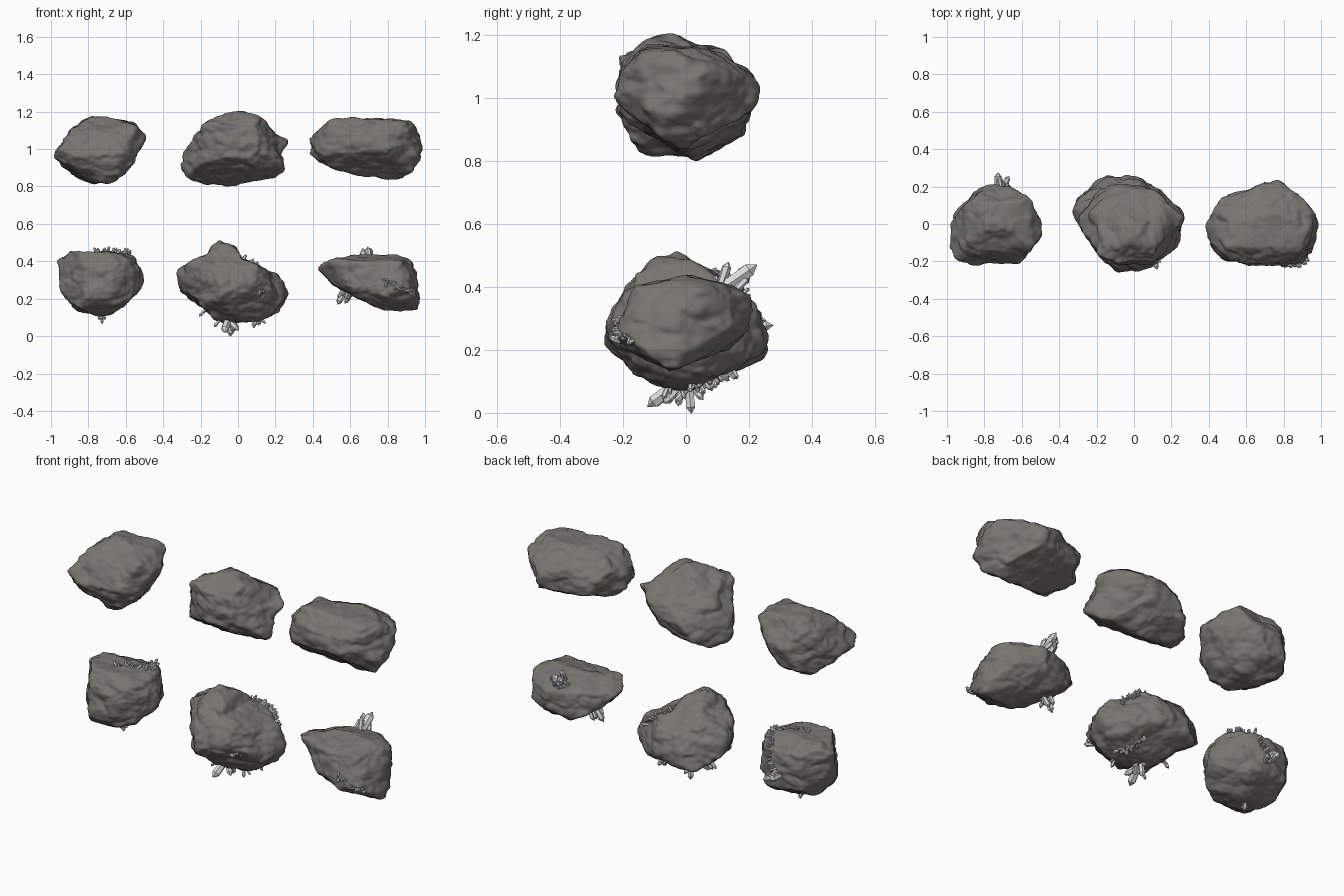
import bpy, bmesh, math, random
from mathutils import Vector, noise
from mathutils.bvhtree import BVHTree

if "Cube" in bpy.data.objects:
    bpy.data.objects.remove(bpy.data.objects["Cube"])
random.seed(4)


def material(name, color, rough):
    mat = bpy.data.materials.new(name)
    mat.use_nodes = True
    mat.diffuse_color = (*color, 1)
    shader = mat.node_tree.nodes["Principled BSDF"]
    shader.inputs["Base Color"].default_value = (*color, 1)
    shader.inputs["Roughness"].default_value = rough
    return mat


STONE = material("brown grey stone", (0.19, 0.18, 0.164), 0.9)
CRYSTAL = material("pale crystal", (0.72, 0.72, 0.72), 0.4)


def section(turn, tilt, units, origin):
    """Axes of a cross-section plane: across, up, units per metre and origin."""
    t, e = math.radians(turn), math.radians(tilt)
    across = Vector((math.cos(t), math.sin(t), 0))
    up = Vector((-math.sin(e) * math.sin(t), math.sin(e) * math.cos(t), math.cos(e)))
    return across, up, units, Vector(origin)


MIDDLE = (0, 0, 0.6)
SECTIONS = (section(0, 0, 100, (0, 0, 0)), section(0, 90, 100, (0, 0, 0)),
            section(90, 0, 100, (0, 0, 0)), section(34, 24, 191, MIDDLE),
            section(214, 24, 191, MIDDLE), section(140, -30, 203, MIDDLE))


def add_object(name, bm, mat, smooth):
    mesh = bpy.data.meshes.new(name)
    bm.to_mesh(mesh)
    bm.free()
    mesh.materials.append(mat)
    for poly in mesh.polygons:
        poly.use_smooth = smooth
    obj = bpy.data.objects.new(name, mesh)
    bpy.context.collection.objects.link(obj)


def cross(a, b):
    return a[0] * b[1] - a[1] * b[0]


def gauge(edges, d):
    """How far d reaches relative to a star-shaped outline."""
    for a, b, step, area in edges:
        if cross(a, d) >= 0 and cross(d, b) >= 0:
            return max(cross(d, step) / area, 0)
    return 0


def outline(points, plane, center):
    across, up, units, origin = plane
    cu, cv = (center - origin).dot(across), (center - origin).dot(up)
    pts = [(u / units - cu, v / units - cv) for u, v in points]
    return [(a, b, (b[0] - a[0], b[1] - a[1]), cross(a, b))
            for a, b in zip(pts, pts[1:] + pts[:1])]


def rock(name, center, *outlines):
    """Softened intersection of several outlines, roughened by noise."""
    c = Vector(center) / 100
    shapes = [(outline(points, plane, c), plane[0], plane[1])
              for points, plane in zip(outlines, SECTIONS)]
    bm = bmesh.new()
    bmesh.ops.create_icosphere(bm, subdivisions=6, radius=1)
    for vert in bm.verts:
        d = vert.co.normalized()
        parts = [gauge(edges, (d.dot(across), d.dot(up))) for edges, across, up in shapes]
        p = d * 1.025 / sum(g ** 40 for g in parts) ** (1 / 40)
        q = p + c
        layered = Vector((q.x, q.y, q.z * 1.7))
        warp = noise.noise_vector(layered * 8) * 0.04
        lumps = 0.5 - noise.voronoi((layered + warp) * 9)[0][0]
        chips = 0.5 - noise.voronoi((layered + warp) * 21)[0][0]
        rough = 0.04 * noise.noise(q * 8) + 0.03 * noise.noise(q * 20)
        vert.co = q + p * (rough + 0.09 * lumps + 0.045 * chips)
    tree = BVHTree.FromBMesh(bm)
    add_object(name, bm, STONE, True)
    return tree


def crystal(bm, base, axis, length, radius):
    """Six-sided prism with a pointed end."""
    turn = axis.to_track_quat('Z', 'Y')
    rings = []
    for height, size in ((-0.3, 0.85), (0.72, 1)):
        rings.append([bm.verts.new(base + turn @ Vector((
            radius * size * math.cos(k * math.pi / 3),
            radius * size * math.sin(k * math.pi / 3), height * length))) for k in range(6)])
    tip = bm.verts.new(base + turn @ Vector((0, 0, length)))
    low, high = rings
    bm.faces.new(low[::-1])
    for k in range(6):
        j = (k + 1) % 6
        bm.faces.new((low[k], low[j], high[j], high[k]))
        bm.faces.new((high[k], high[j], tip))


def jitter(amount):
    return Vector([random.uniform(-amount, amount) for _ in range(3)])


def cluster(bm, tree, target, axis, count, length):
    """One large crystal ringed by smaller leaning ones."""
    target, axis = Vector(target) / 100, Vector(axis).normalized()
    for k in range(count):
        size = length * (1 if k == 0 else random.uniform(0.4, 0.8))
        spot = tree.find_nearest(target + jitter(0.0 if k == 0 else length * 0.45))[0]
        lean = (axis + jitter(0.0 if k == 0 else 0.6)).normalized()
        crystal(bm, spot, lean, size, size * 0.22)


def chain(bm, tree, path, count, size):
    """Tiny crystals strewn along a seam."""
    pts = [Vector(p) / 100 for p in path]
    for k in range(count):
        t = k / (count - 1) * (len(pts) - 1)
        i = min(int(t), len(pts) - 2)
        spot, normal = tree.find_nearest(pts[i].lerp(pts[i + 1], t - i) + jitter(0.012))[:2]
        s = size * random.uniform(0.6, 1.3)
        crystal(bm, spot, (normal + jitter(0.6)).normalized(), s, s * 0.26)


# Plain stones, upper row
rock("upper_rock_right", (-74, 0, 100),
     [(-48, 109), (-57, 114), (-75, 118), (-89, 111), (-100, 92), (-95, 86), (-78, 82), (-64, 82), (-54, 97)],
     [(-48, 0), (-56, 12), (-62, 20), (-80, 20), (-94, 10), (-99, -2), (-99, -19), (-80, -22), (-60, -21), (-52, -10)],
     [(21, 100), (12, 115), (0, 118), (-12, 113), (-21, 97), (-15, 82), (5, 82), (17, 90)],
     [(-73, 115), (-75, 132), (-88, 142), (-102, 144), (-133, 132), (-153, 118), (-171, 103), (-165, 90),
      (-153, 78), (-131, 64), (-118, 63), (-98, 73), (-80, 95)],
     [(171, 35), (164, 47), (142, 61), (104, 73), (84, 71), (72, 63), (79, 38), (89, 18), (109, -2),
      (129, -3), (149, 6), (160, 18)],
     [(154, 18), (149, 43), (136, 61), (114, 66), (91, 60), (69, 45), (67, 18), (79, -9), (98, -19),
      (126, -15), (151, -2)])
rock("upper_rock_middle", (-2, 0, 99),
     [(26, 103), (22, 115), (2, 120), (-15, 117), (-24, 104), (-31, 94), (-28, 83), (-10, 80), (10, 82),
      (26, 84), (27, 89)],
     [(28, 6), (12, 22), (-10, 26), (-22, 22), (-33, 10), (-29, -2), (-20, -15), (-5, -22), (10, -22), (22, -12)],
     [(20, 98), (17, 113), (12, 118), (-9, 120), (-20, 112), (-21, 95), (-17, 82), (5, 80), (18, 87)],
     [(47, 70), (34, 88), (28, 96), (-6, 104), (-23, 98), (-46, 96), (-47, 73), (-47, 51), (-38, 43),
      (-13, 41), (32, 33), (43, 36), (39, 58)],
     [(48, 68), (48, 100), (14, 111), (-8, 114), (-18, 103), (-31, 90), (-44, 87), (-36, 68), (-26, 48),
      (-1, 33), (22, 26), (47, 35)],
     [(50, 58), (41, 78), (26, 93), (-9, 104), (-34, 100), (-39, 83), (-50, 63), (-34, 48), (-4, 38),
      (39, 23), (49, 33)])
rock("upper_rock_left", (70, 0, 101),
     [(100, 102), (92, 115), (70, 116), (55, 118), (42, 112), (39, 100), (43, 93), (65, 85), (85, 83), (95, 89)],
     [(100, 0), (93, 13), (76, 23), (60, 17), (43, 13), (39, 0), (42, -15), (52, -20), (80, -22), (95, -12)],
     [(23, 104), (15, 114), (5, 116), (-12, 116), (-21, 108), (-23, 100), (-14, 90), (0, 83), (8, 82), (20, 92)],
     [(161, 39), (155, 61), (122, 69), (82, 75), (65, 66), (58, 58), (52, 41), (52, 21), (67, 19), (102, 9),
      (138, 3), (154, 23)],
     [(-51, 95), (-59, 115), (-71, 136), (-96, 144), (-131, 142), (-151, 140), (-161, 128), (-153, 103),
      (-146, 83), (-106, 76), (-66, 75)],
     [(-57, 121), (-79, 143), (-112, 155), (-149, 153), (-159, 133), (-165, 118), (-152, 103), (-114, 88),
      (-79, 73), (-64, 88)])

# Crystal-bearing stones, lower row
right = rock(
    "lower_rock_right", (-74, 0, 28),
    [(-51, 32), (-55, 43), (-70, 45), (-88, 46), (-96, 40), (-97, 25), (-85, 13), (-70, 10), (-58, 14), (-52, 24)],
    [(-51, 0), (-58, 14), (-70, 20), (-85, 16), (-96, 5), (-96, -12), (-85, -19), (-68, -20), (-56, -12)],
    [(20, 28), (17, 40), (5, 45), (-12, 45), (-19, 35), (-20, 20), (-10, 11), (8, 11), (18, 18)],
    [(-75, -17), (-80, 8), (-88, 20), (-120, 24), (-145, 21), (-151, 11), (-152, -27), (-149, -49),
     (-123, -58), (-103, -53), (-83, -37)],
    [(152, -102), (149, -77), (147, -53), (114, -49), (86, -53), (76, -67), (75, -92), (82, -112),
     (114, -118), (147, -120)],
    [(154, -112), (158, -72), (141, -64), (116, -58), (78, -64), (70, -87), (69, -112), (81, -132),
     (111, -145), (141, -135)])
middle = rock(
    "lower_rock_middle", (-2, 0, 26),
    [(29, 24), (20, 33), (2, 41), (-1, 48), (-10, 51), (-16, 44), (-31, 36), (-32, 23), (-23, 17), (-10, 7),
     (10, 6), (20, 13)],
    [(28, 2), (14, 18), (0, 25), (-14, 25), (-24, 18), (-33, 9), (-26, -5), (-18, -16), (-8, -26), (10, -23), (18, -14)],
    [(27, 22), (22, 33), (12, 42), (-3, 51), (-15, 44), (-22, 33), (-27, 22), (-19, 10), (-5, 7), (10, 9), (22, 15)],
    [(49, -73), (34, -42), (20, -21), (-13, -10), (-35, -15), (-47, -22), (-46, -57), (-43, -82), (-23, -95),
     (7, -103), (34, -100), (47, -92)],
    [(50, -52), (42, -39), (34, -19), (22, -15), (4, -22), (-26, -32), (-43, -47), (-49, -65), (-36, -82),
     (-11, -93), (17, -101), (39, -85), (47, -67)],
    [(67, -71), (54, -47), (38, -29), (4, -20), (-26, -27), (-39, -47), (-47, -64), (-36, -79), (-16, -97),
     (11, -100), (41, -82)])
left = rock(
    "lower_rock_left", (72, 0, 29),
    [(96, 25), (95, 40), (78, 46), (65, 46), (52, 42), (43, 36), (50, 28), (65, 20), (80, 13), (96, 14)],
    [(96, 0), (88, 14), (75, 20), (58, 16), (43, 3), (43, -4), (50, -12), (70, -18), (86, -23), (97, -14)],
    [(25, 27), (18, 40), (0, 43), (-15, 40), (-22, 27), (-21, 20), (-5, 14), (12, 19), (22, 23)],
    [(158, -92), (150, -67), (142, -59), (112, -52), (87, -57), (60, -57), (72, -77), (82, -99), (107, -117),
     (140, -126), (155, -117)],
    [(-59, -12), (-71, 5), (-96, 15), (-121, 19), (-146, 16), (-156, 1), (-157, -27), (-141, -39),
     (-114, -50), (-86, -42), (-66, -30)],
    [(-64, -12), (-72, 8), (-84, 23), (-114, 32), (-139, 28), (-156, 8), (-166, -17), (-149, -32),
     (-124, -38), (-94, -32), (-70, -27)])

# Crystals on the right stone
bm = bmesh.new()
chain(bm, right, [(-71, 22, 28), (-64, 15, 42), (-58, 4, 46), (-77, -4, 47)], 42, 0.027)
cluster(bm, right, (-73, 20, 27), (0, 1, 0.1), 4, 0.085)
cluster(bm, right, (-73, 0, 10), (0.1, 0, -1), 4, 0.045)
add_object("right_crystals", bm, CRYSTAL, False)

# Crystals on the middle stone
bm = bmesh.new()
cluster(bm, middle, (-6, -5, 7), (-0.2, -0.9, -0.7), 3, 0.1)
cluster(bm, middle, (-4, 1, 7), (0, 0.1, -1), 5, 0.075)
cluster(bm, middle, (13, -21, 20), (0.3, -1, 0.3), 4, 0.06)
cluster(bm, middle, (8, -6, 8), (0.2, -0.4, -1), 3, 0.04)
cluster(bm, middle, (-19, 2, 13), (-0.7, 0, -0.7), 3, 0.045)
chain(bm, middle, [(12, 2, 8), (6, 15, 11)], 26, 0.028)
chain(bm, middle, [(2, 10, 42), (10, 14, 36), (18, 14, 33)], 30, 0.027)
add_object("middle_crystals", bm, CRYSTAL, False)

# Crystals on the left stone
bm = bmesh.new()
cluster(bm, left, (70, 14, 42), (0, 0.8, 0.55), 5, 0.11)
cluster(bm, left, (70, 12, 44), (-0.1, 0.3, 0.9), 2, 0.07)
cluster(bm, left, (57, 0, 23), (-0.5, -0.1, -0.8), 10, 0.08)
chain(bm, left, [(78, -22, 31), (85, -23, 26), (93, -18, 23)], 28, 0.024)
add_object("left_crystals", bm, CRYSTAL, False)
